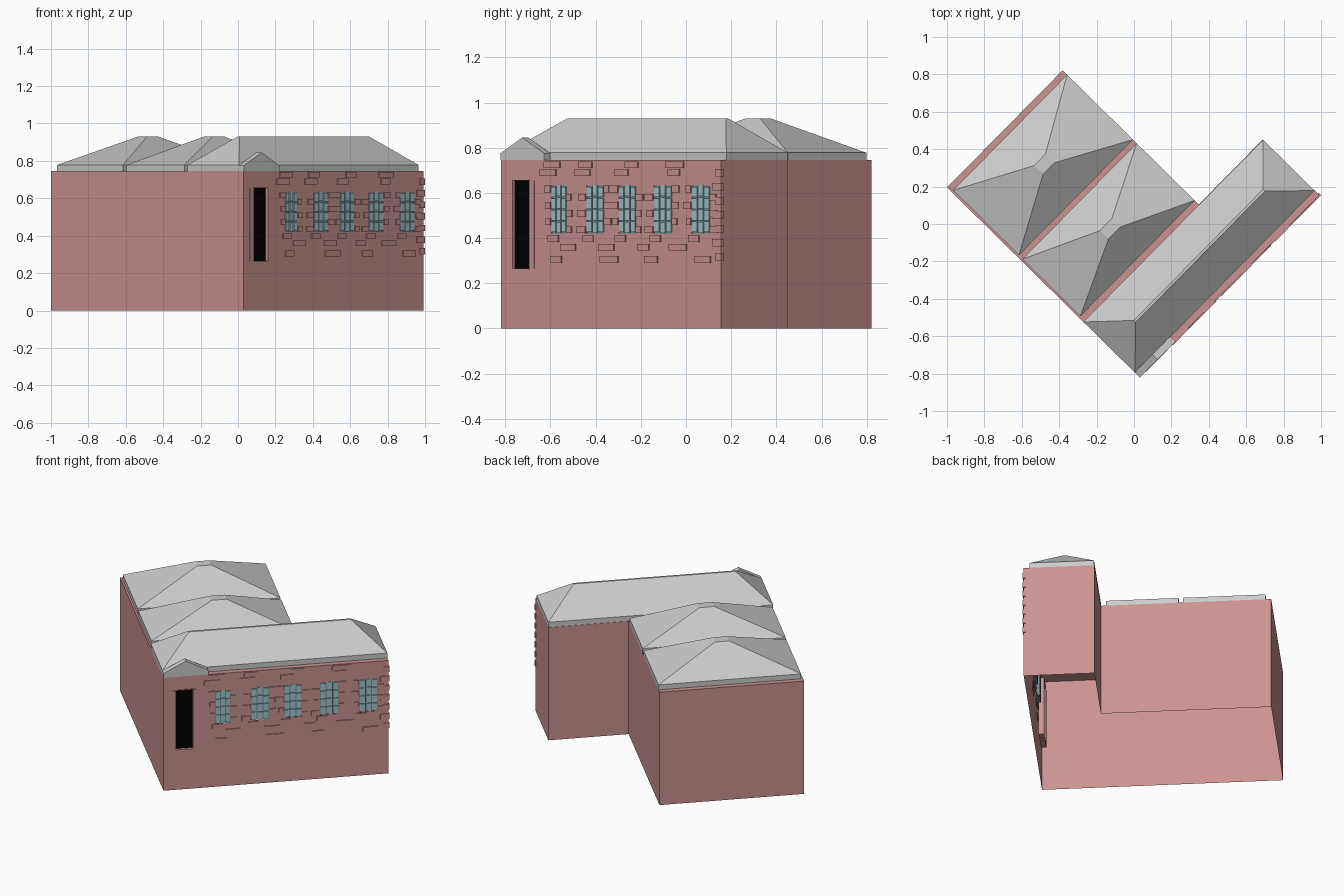
import bpy, bmesh, random
from math import radians
from mathutils import Matrix

if "Cube" in bpy.data.objects:
    bpy.data.objects.remove(bpy.data.objects["Cube"])

random.seed(4)
# Local plan: u runs along the detailed facade, v runs back from it; the plan is turned on the grid
PLACE = Matrix.Translation((0.03, -0.82, 0)) @ Matrix.Rotation(radians(45.4), 4, 'Z')
WALL_TOP, LENGTH = 0.745, 1.368


def material(name, rgb):
    m = bpy.data.materials.new(name)
    m.diffuse_color = (*rgb, 1)
    m.use_nodes = True
    m.node_tree.nodes["Principled BSDF"].inputs["Base Color"].default_value = m.diffuse_color
    return m


BRICK = material("brick", (0.6, 0.29, 0.29))
GLASS = material("glass", (0.36, 0.56, 0.59))
FRAME = material("window_frame", (0.16, 0.25, 0.27))
BLACK = material("dark_door", (0.0, 0.0, 0.0))


def loft(bm, rings, bottom=True, top=True, skip=()):
    """Join matching rings of points with quads and cap the ends."""
    vs = [[bm.verts.new(p) for p in r] for r in rings]
    n = len(vs[0])
    for a, b in zip(vs, vs[1:]):
        for i in range(n):
            if i not in skip:
                j = (i + 1) % n
                bm.faces.new((a[i], a[j], b[j], b[i]))
    if bottom:
        bm.faces.new(vs[0][::-1])
    if top:
        bm.faces.new(vs[-1])


def rect(u0, u1, v0, v1, z):
    return [(u0, v0, z), (u1, v0, z), (u1, v1, z), (u0, v1, z)]


def box(bm, u0, u1, v0, v1, z0, z1):
    loft(bm, [rect(u0, u1, v0, v1, z0), rect(u0, u1, v0, v1, z1)])


def finish(bm, name, mat=None, weld=False):
    if weld:
        bmesh.ops.remove_doubles(bm, verts=bm.verts, dist=1e-4)
    bmesh.ops.recalc_face_normals(bm, faces=bm.faces)
    bm.transform(PLACE)
    me = bpy.data.meshes.new(name)
    bm.to_mesh(me)
    bm.free()
    ob = bpy.data.objects.new(name, me)
    bpy.context.collection.objects.link(ob)
    if mat:
        me.materials.append(mat)
    return ob


# Openings in the facade: (u0, u1, z0, z1)
door = (0.076, 0.18, 0.265, 0.655)
windows = [(c - w / 2, c + w / 2, 0.42, 0.632)
           for c, w in ((0.362, 0.092), (0.587, 0.108), (0.788, 0.108), (1.008, 0.112), (1.246, 0.112))]
openings = [door] + windows

# Walls: L-shaped shell, open underneath, facade side left out
bm = bmesh.new()
plan = [(0, 0), (LENGTH, 0), (LENGTH, 0.424), (0.88, 0.424), (0.88, 1.446), (0, 1.446)]
loft(bm, [[(u, v, z) for u, v in plan] for z in (0, WALL_TOP)], bottom=False, skip=(0,))
finish(bm, "walls", BRICK)

# Facade: grid of panels with the door and windows left open
bm = bmesh.new()
us = sorted({0, LENGTH} | {x for o in openings for x in o[:2]})
zs = sorted({0, 0.28, WALL_TOP} | {z for o in openings for z in o[2:]})
for u0, u1 in zip(us, us[1:]):
    for z0, z1 in zip(zs, zs[1:]):
        cu, cz = (u0 + u1) / 2, (z0 + z1) / 2
        if not any(o[0] < cu < o[1] and o[2] < cz < o[3] for o in openings):
            bm.faces.new([bm.verts.new(p) for p in ((u0, 0, z0), (u1, 0, z0), (u1, 0, z1), (u0, 0, z1))])
finish(bm, "facade", BRICK, weld=True)

# Door panel, set back, with a brick lining
bm = bmesh.new()
box(bm, door[0], door[1], 0.013, 0.02, door[2], door[3])
finish(bm, "door", BLACK)
bm = bmesh.new()
for u0, u1, z0, z1 in ((door[0] - 0.03, door[0], door[2], door[3]),
                       (door[1], door[1] + 0.03, door[2], door[3]),
                       (door[0], door[1], door[3], door[3] + 0.004),
                       (door[0], door[1], door[2] - 0.004, door[2])):
    box(bm, u0, u1, -0.004, 0.03, z0, z1)
finish(bm, "door_surround", BRICK)

# Windows: dark backing with three columns of panes, the middle one taller
frames, panes = bmesh.new(), bmesh.new()
for u0, u1, z0, z1 in windows:
    box(frames, u0, u1, 0.003, 0.02, z0, z1)
    step = (u1 - u0) / 3
    for col in range(3):
        lo, hi = (z0, z1 + 0.006) if col == 1 else (z0 + 0.004, z1 - 0.002)
        h = (hi - lo) / 4
        for row in range(4):
            box(panes, u0 + col * step + 0.003, u0 + (col + 1) * step - 0.003, -0.003, 0.01,
                lo + row * h + 0.003, lo + (row + 1) * h - 0.003)
finish(frames, "window_frames", FRAME)
finish(panes, "window_panes", GLASS)

# Raised bricks: window edges, scattered courses and corner stones
bm = bmesh.new()


def brick(u0, u1, z, h=0.03):
    box(bm, u0, u1, -0.006, 0.004, z, z + h)


for i, (u0, u1, z0, z1) in enumerate(windows):
    for row in range(6):
        z = z0 + 0.002 + row * 0.036
        if (row + i) % 2:
            brick(u0 - random.uniform(0.03, 0.06), u0 - 0.003, z)
        else:
            brick(u1 + 0.003, u1 + random.uniform(0.03, 0.05), z)
    brick(u0 - 0.02, u0 + 0.045, z0 - 0.037)
for z in (0.29, 0.345, 0.675, 0.71):
    u = random.uniform(0.24, 0.4)
    while u < 1.22:
        w = random.uniform(0.06, 0.12)
        brick(u, u + w, z)
        u += w + random.uniform(0.07, 0.25)
for row in range(7):
    z = 0.3 + row * 0.062
    box(bm, LENGTH - (0.05 if row % 2 else 0.03), LENGTH + 0.007, -0.006, 0.012, z, z + 0.034)
finish(bm, "raised_bricks", BRICK)

# Roofs: low upright edge, then hipped slopes to a narrow top
roofs = (("front_roof", (0.0, LENGTH, 0.035, 0.422), (0.195, 1.18, 0.222, 0.236)),
         ("middle_roof", (0.01, 0.88, 0.455, 0.89), (0.41, 0.5, 0.638, 0.702)),
         ("rear_roof", (0.012, 0.88, 0.918, 1.412), (0.41, 0.497, 1.13, 1.197)))
for name, base, ridge in roofs:
    bm = bmesh.new()
    loft(bm, [rect(*base, WALL_TOP), rect(*base, 0.778), rect(*ridge, 0.93)])
    finish(bm, name)

# Small gable above the door
bm = bmesh.new()
gable = [(0, WALL_TOP), (0.272, WALL_TOP), (0.272, 0.775), (0.135, 0.845), (0, 0.775)]
loft(bm, [[(u, v, z) for u, z in gable] for v in (-0.002, 0.038)])
finish(bm, "door_gable")
